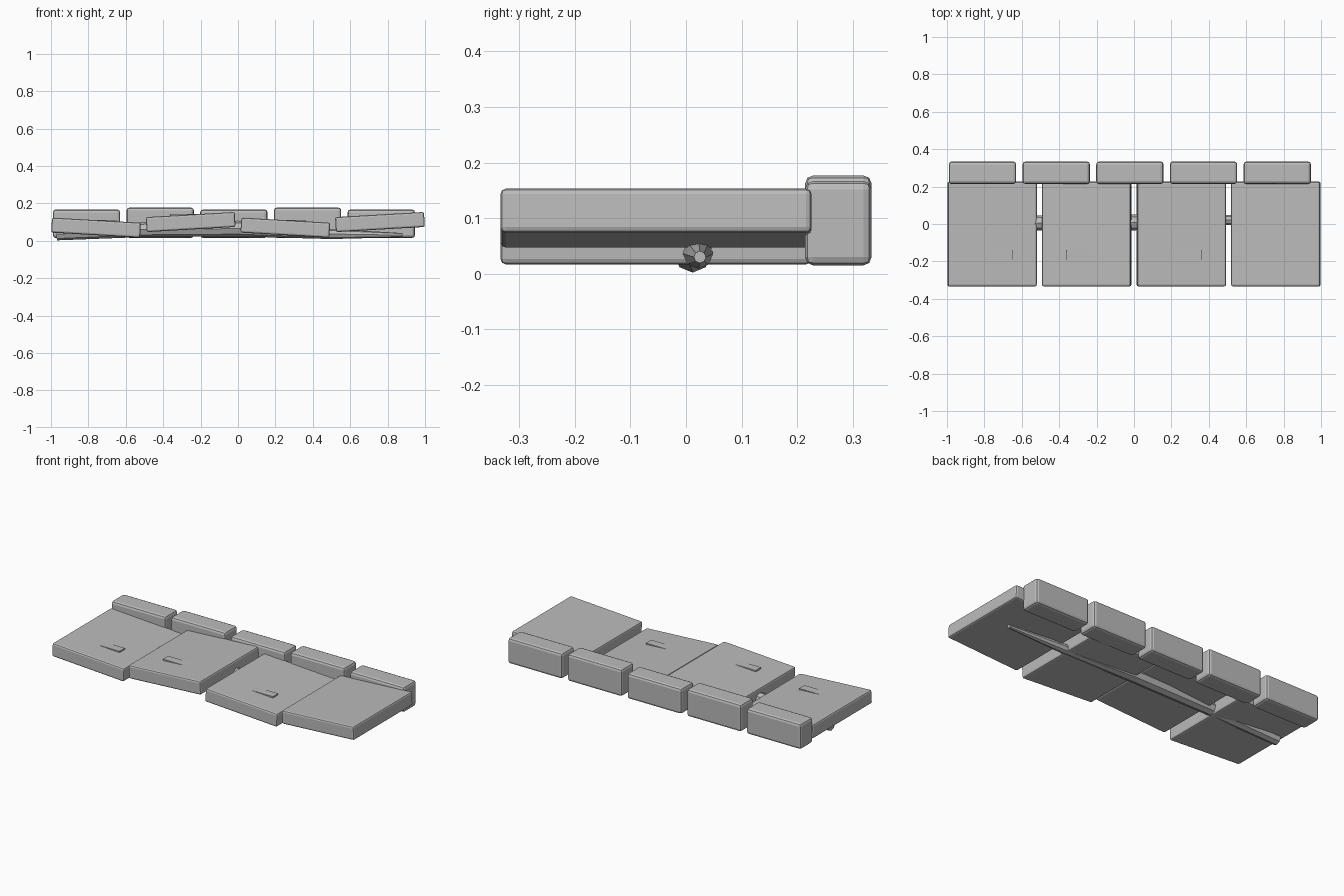
import bpy
import math
from mathutils import Vector

cube = bpy.data.objects.get("Cube")
if cube:
    bpy.data.objects.remove(cube)

stone = bpy.data.materials.new("stone grey")
stone.use_nodes = True
GREY = (0.5, 0.5, 0.5, 1)
stone.diffuse_color = GREY
stone.node_tree.nodes["Principled BSDF"].inputs["Base Color"].default_value = GREY
stone.node_tree.nodes["Principled BSDF"].inputs["Roughness"].default_value = 0.9


def block(name, centre, size, tilt=0, bevel=0):
    """Box with optional rounded edges, tilted about the y axis."""
    bpy.ops.mesh.primitive_cube_add(size=1, location=centre)
    ob = bpy.context.object
    ob.name = name
    ob.scale = size
    bpy.ops.object.transform_apply(location=False, rotation=False, scale=True)
    ob.rotation_euler.y = math.radians(tilt)
    ob.data.materials.append(stone)
    if bevel:
        mod = ob.modifiers.new("worn edges", 'BEVEL')
        mod.width = bevel
        mod.segments = 2
    return ob


# Heaved paving slabs, alternately low and high
for i in range(4):
    x = -0.759 + 0.506 * i
    high = i % 2
    z = 0.1 if high else 0.07
    block(f"paving_slab_{i + 1}", (x, -0.054, z), (0.476, 0.56, 0.08),
          -3.3 if high else 3.3, 0.01)
    # Level chip on the first three slabs, half sunk in the tilted surface
    if i < 3:
        block(f"slab_chip_{i + 1}", (x, -0.165, z + 0.037), (0.22, 0.05, 0.01))

# Kerb stones along the back
for i in range(5):
    height = 0.162 if i % 2 else 0.152
    block(f"kerb_stone_{i + 1}", (-0.81 + 0.394 * i, 0.274, 0.015 + height / 2),
          (0.36, 0.12, height), 0, 0.015)

# Tapering root arching under the slabs: x, y, z, radius
path = [(-0.97, 0.012, 0.035, 0.033), (-0.5, 0.006, 0.06, 0.04),
        (0, 0.008, 0.065, 0.042), (0.5, 0.022, 0.036, 0.027),
        (0.88, 0.025, 0.03, 0.011)]
curve = bpy.data.curves.new("root", 'CURVE')
curve.dimensions = '3D'
curve.bevel_depth = 1
curve.bevel_resolution = 2
curve.use_fill_caps = True
spline = curve.splines.new('POLY')
spline.points.add(len(path) - 1)
for point, (x, y, z, radius) in zip(spline.points, path):
    point.co = Vector((x, y, z, 1))
    point.radius = radius
spline.use_smooth = False
curve.materials.append(stone)
root = bpy.data.objects.new("root", curve)
bpy.context.collection.objects.link(root)
